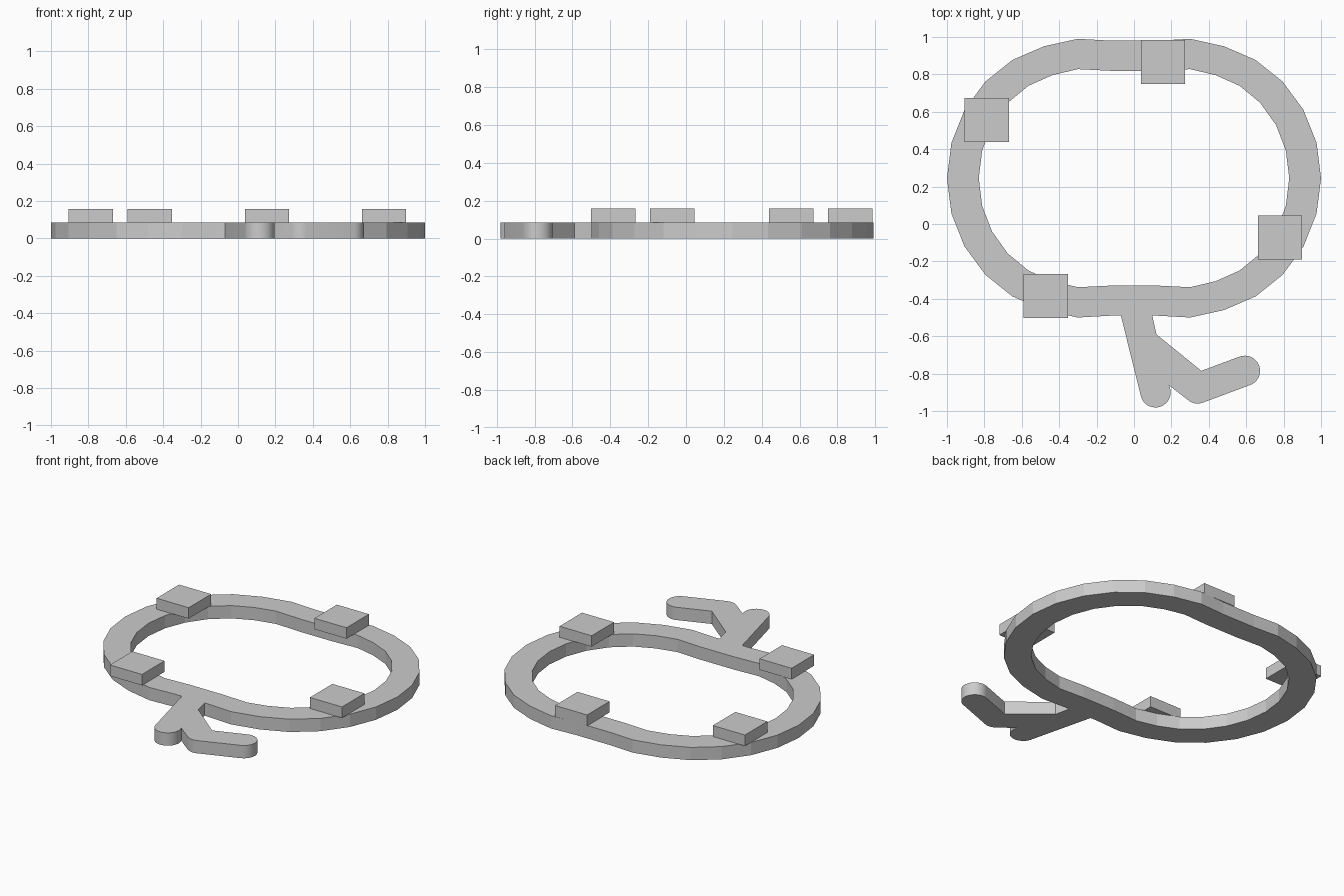
import bpy
import bmesh
from math import sin, cos, radians

cube = bpy.data.objects.get("Cube")
if cube:
    bpy.data.objects.remove(cube, do_unlink=True)

THICK = 0.085       # height of the flat band and hook
CENTRE_Y = 0.245    # middle of the band

grey = bpy.data.materials.new("plain_grey")
grey.use_nodes = True
colour = (0.6, 0.6, 0.6, 1)
grey.diffuse_color = colour
grey.node_tree.nodes["Principled BSDF"].inputs["Base Color"].default_value = colour


def finish(name, bm):
    bmesh.ops.recalc_face_normals(bm, faces=bm.faces)
    mesh = bpy.data.meshes.new(name)
    bm.to_mesh(mesh)
    bm.free()
    mesh.materials.append(grey)
    obj = bpy.data.objects.new(name, mesh)
    bpy.context.collection.objects.link(obj)
    return obj


def extrude_up(bm, faces):
    new = bmesh.ops.extrude_face_region(bm, geom=faces)["geom"]
    verts = [v for v in new if isinstance(v, bmesh.types.BMVert)]
    bmesh.ops.translate(bm, verts=verts, vec=(0, 0, THICK))


def oval(rx, ry, tip, middle):
    """Rounded outline: two half ellipses joined by slightly pinched straights."""
    quarter = [(0.12, middle), (0.30, tip)]
    quarter += [(0.30 + rx * sin(radians(a)), ry * cos(radians(a)))
                for a in range(15, 90, 15)]
    right = quarter + [(0.30 + rx, 0)] + [(x, -y) for x, y in reversed(quarter)]
    left = [(-x, y) for x, y in reversed(right)]
    return [(x, y + CENTRE_Y) for x, y in right + left]


def arc(cx, cy, r, start, end, steps):
    angles = [radians(start + (end - start) * i / steps) for i in range(steps + 1)]
    return [(cx + r * cos(a), cy + r * sin(a)) for a in angles]


# Oval band
bm = bmesh.new()
outer = [bm.verts.new((x, y, 0)) for x, y in oval(0.70, 0.73, 0.745, 0.735)]
inner = [bm.verts.new((x, y, 0)) for x, y in oval(0.53, 0.57, 0.583, 0.574)]
n = len(outer)
faces = [bm.faces.new((outer[i], outer[(i + 1) % n], inner[(i + 1) % n], inner[i]))
         for i in range(n)]
extrude_up(bm, faces)
finish("oval_band", bm)

# Forked hook with rounded ends
outline = [(-0.07, -0.49)]
outline += arc(0.115, -0.90, 0.081, 193, 388, 16)
outline += arc(0.34, -0.88, 0.08, 230, 290, 6)
outline += arc(0.593, -0.785, 0.081, -70, 110, 16)
outline += [(0.36, -0.785), (0.12, -0.59), (0.098, -0.49)]
bm = bmesh.new()
extrude_up(bm, [bm.faces.new([bm.verts.new((x, y, 0)) for x, y in outline])])
hook = finish("forked_hook", bm)
bpy.context.view_layer.objects.active = hook
hook.select_set(True)
bpy.ops.object.shade_smooth_by_angle(angle=radians(30))
hook.select_set(False)

# Square blocks resting on the band
blocks = {"back": (0.155, 0.867), "right": (-0.787, 0.556),
          "left": (0.78, -0.073), "front": (-0.472, -0.384)}
for side, (x, y) in blocks.items():
    bm = bmesh.new()
    bmesh.ops.create_cube(bm, size=1)
    bmesh.ops.scale(bm, verts=bm.verts, vec=(0.236, 0.236, 0.073))
    bmesh.ops.translate(bm, verts=bm.verts, vec=(x, y, THICK + 0.0365))
    finish(side + "_block", bm)
